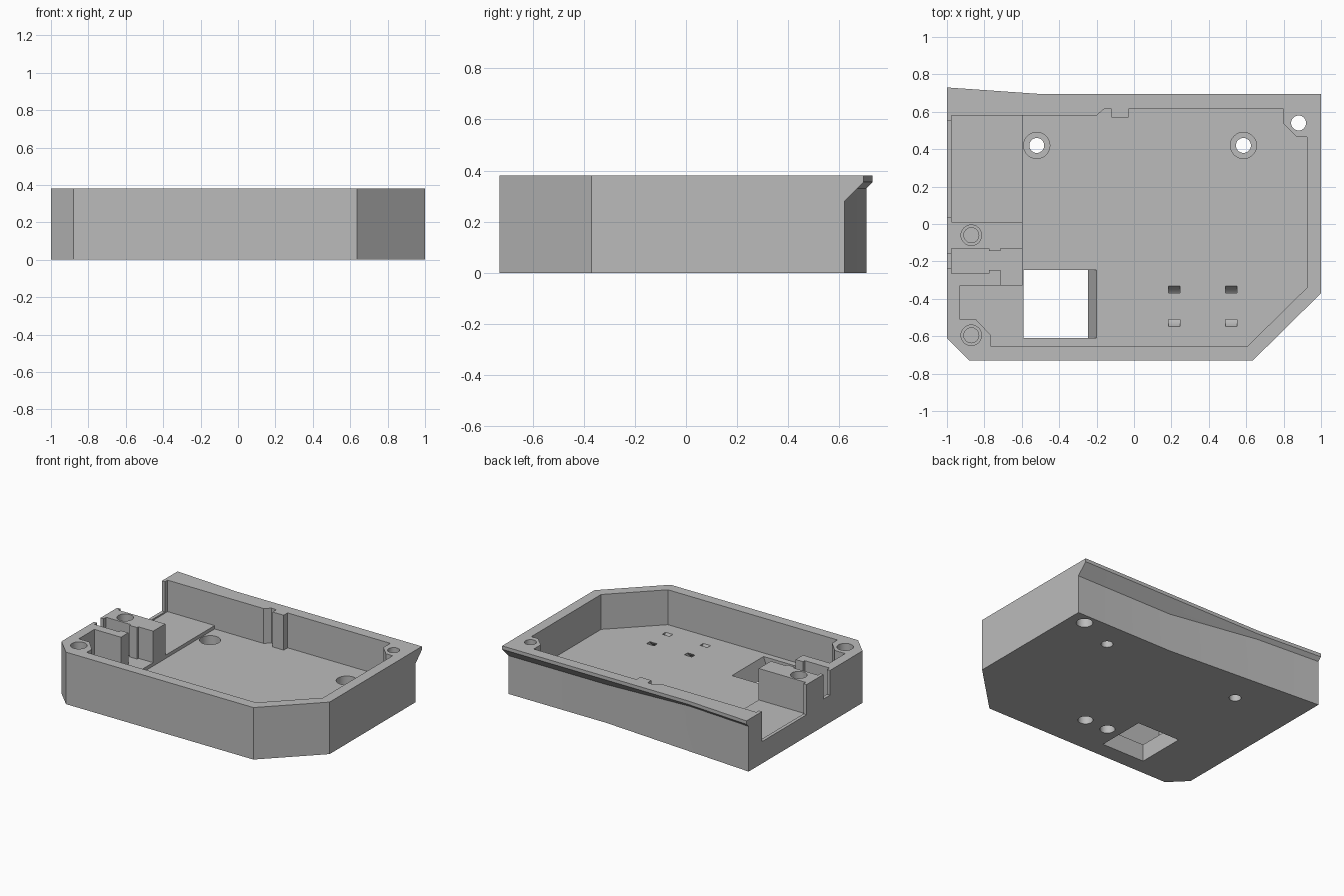
import bpy, bmesh, math

old = bpy.data.objects.get("Cube")
if old:
    bpy.data.objects.remove(old, do_unlink=True)

HEIGHT, FLOOR, SHELF, OVER = 0.38, 0.125, 0.15, 0.6

grey = bpy.data.materials.new("matte grey")
grey.use_nodes = True
grey.diffuse_color = (0.5, 0.5, 0.5, 1)
grey.node_tree.nodes["Principled BSDF"].inputs["Base Color"].default_value = (0.5, 0.5, 0.5, 1)


def loft(name, rings):
    """Closed solid through rings of equal point count."""
    bm = bmesh.new()
    loops = [[bm.verts.new(p) for p in ring] for ring in rings]
    bm.faces.new(loops[0])
    bm.faces.new(loops[-1])
    n = len(loops[0])
    for low, high in zip(loops, loops[1:]):
        for i in range(n):
            j = (i + 1) % n
            bm.faces.new((low[i], low[j], high[j], high[i]))
    bmesh.ops.recalc_face_normals(bm, faces=bm.faces)
    mesh = bpy.data.meshes.new(name)
    bm.to_mesh(mesh)
    bm.free()
    mesh.materials.append(grey)
    obj = bpy.data.objects.new(name, mesh)
    bpy.context.collection.objects.link(obj)
    return obj


def prism(name, outline, z0, z1):
    return loft(name, [[(x, y, z) for x, y in outline] for z in (z0, z1)])


def box(name, x0, x1, y0, y1, z0, z1):
    return prism(name, [(x0, y0), (x1, y0), (x1, y1), (x0, y1)], z0, z1)


def drill(name, x, y, r, z0, z1, sides=40):
    ring = [(x + r * math.cos(math.tau * i / sides), y + r * math.sin(math.tau * i / sides))
            for i in range(sides)]
    return prism(name, ring, z0, z1)


# Outer shell: the back has a straight and a skewed wall that meet at a bend,
# both flaring out to a lip at the rim
def shell_ring(z, y_left, x_bend, y_right):
    outline = [(-1, y_left), (-1, -0.61), (-0.88, -0.73), (0.635, -0.73),
               (1, -0.37), (1, y_right), (x_bend, y_right)]
    return [(x, y, z) for x, y in outline]


case = loft("case_shell", [
    shell_ring(0, 0.705, 0.21, 0.62),
    shell_ring(0.28, 0.705, 0.21, 0.62),
    shell_ring(0.33, 0.705, -0.5, 0.67),
    shell_ring(0.355, 0.73, -0.5, 0.695),
    shell_ring(HEIGHT, 0.73, -0.5, 0.695),
])

cutters = []

# Main cavity with screw corners, back rib and side pocket
cutters.append(prism("cavity_cutter", [
    (-0.595, 0.58), (-0.2, 0.58), (-0.16, 0.615), (-0.12, 0.615), (-0.12, 0.57),
    (-0.03, 0.57), (-0.03, 0.615), (0.8, 0.615), (0.8, 0.535), (0.87, 0.465),
    (0.925, 0.465), (0.925, -0.34), (0.605, -0.655), (-0.765, -0.655),
    (-0.765, -0.595), (-0.845, -0.51), (-0.93, -0.51), (-0.93, -0.33), (-0.595, -0.33),
], FLOOR, OVER))

# Raised shelf bay and its opening through the side
cutters.append(box("bay_cutter", -0.975, -0.5, 0.01, 0.58, SHELF, OVER))
cutters.append(box("bay_opening_cutter", -1.1, -0.9, 0.035, 0.55, SHELF + 0.01, OVER))

# Stepped connector slot and its opening
cutters.append(prism("slot_cutter", [
    (-0.975, -0.13), (-0.975, -0.265), (-0.775, -0.265), (-0.775, -0.245),
    (-0.715, -0.245), (-0.715, -0.35), (-0.5, -0.35), (-0.5, -0.13),
    (-0.715, -0.13), (-0.715, -0.145), (-0.775, -0.145), (-0.775, -0.13),
], SHELF, OVER))
cutters.append(box("slot_opening_cutter", -1.1, -0.9, -0.235, -0.16, 0.2, OVER))

# Floor window with one sloped side
slope = 0.045 / FLOOR


def window_ring(z):
    right = -0.245 + slope * z
    return [(-0.59, -0.61, z), (right, -0.61, z), (right, -0.245, z), (-0.59, -0.245, z)]


cutters.append(loft("window_cutter", [window_ring(-0.05), window_ring(FLOOR + 0.01)]))

# Counterbored floor screw holes
for x in (-0.52, 0.585):
    cutters.append(drill("floor_bore_cutter", x, 0.42, 0.07, 0.06, 0.2))
    cutters.append(drill("floor_hole_cutter", x, 0.42, 0.04, -0.1, 0.15))

# Blind insert holes in the side posts
for y in (-0.06, -0.595):
    cutters.append(drill("insert_bore_cutter", -0.87, y, 0.055, 0.2, OVER))
    cutters.append(drill("insert_hole_cutter", -0.87, y, 0.04, 0.1, 0.3))

# Through hole in the back corner, wider from below
cutters.append(drill("corner_hole_cutter", 0.88, 0.54, 0.04, -0.1, OVER))
cutters.append(drill("corner_bore_cutter", 0.88, 0.54, 0.055, -0.1, 0.26))

# Blind recesses under the floor
for x in (0.05, -0.14):
    cutters.append(drill("underside_recess_cutter", x, -0.44, 0.05, -0.1, 0.07))

# Curved strap tunnels dipping beneath the floor
for x in (0.215, 0.52):
    rings = []
    for i in range(13):
        a = math.pi + math.pi * i / 12
        c, s = math.cos(a), math.sin(a)
        rings.append([(x + dx, -0.44 + r * c, 0.16 + r * s)
                      for dx, r in ((-0.03, 0.08), (0.03, 0.08), (0.03, 0.115), (-0.03, 0.115))])
    cutters.append(loft("strap_tunnel_cutter", rings))

# Carve everything out of the shell
for cutter in cutters:
    mod = case.modifiers.new(cutter.name, 'BOOLEAN')
    mod.operation = 'DIFFERENCE'
    mod.solver = 'EXACT'
    mod.object = cutter
    cutter.hide_render = True

bpy.context.view_layer.update()
depsgraph = bpy.context.evaluated_depsgraph_get()
carved = bpy.data.meshes.new_from_object(case.evaluated_get(depsgraph))
case.modifiers.clear()
case.data = carved
for cutter in cutters:
    bpy.data.objects.remove(cutter, do_unlink=True)

# Smooth bores, crisp edges
bpy.ops.object.select_all(action='DESELECT')
case.select_set(True)
bpy.context.view_layer.objects.active = case
bpy.ops.object.shade_smooth_by_angle(angle=math.radians(20))
